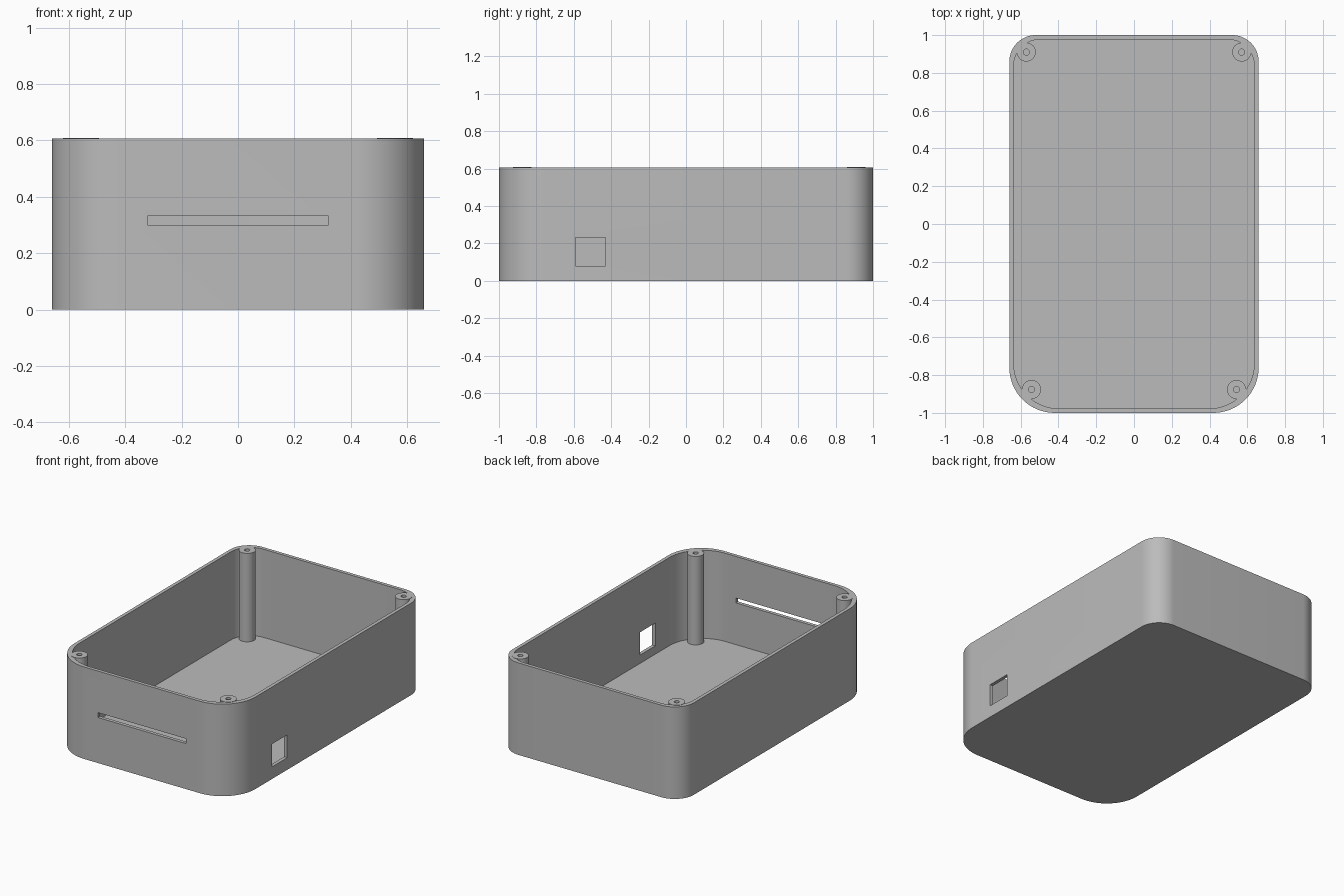
import bpy
import bmesh
import math

cube = bpy.data.objects.get("Cube")
if cube:
    bpy.data.objects.remove(cube, do_unlink=True)

HEIGHT, FLOOR, WALL = 0.606, 0.025, 0.023
HALF_X, HALF_Y = 0.66, 1.0
R_BACK, R_FRONT = 0.14, 0.24

grey = bpy.data.materials.new("plain grey")
grey.use_nodes = True
grey.diffuse_color = (0.5, 0.5, 0.5, 1)
grey.node_tree.nodes["Principled BSDF"].inputs["Base Color"].default_value = (0.5, 0.5, 0.5, 1)


def finish(name, bm):
    bmesh.ops.recalc_face_normals(bm, faces=bm.faces)
    mesh = bpy.data.meshes.new(name)
    bm.to_mesh(mesh)
    bm.free()
    mesh.materials.append(grey)
    ob = bpy.data.objects.new(name, mesh)
    bpy.context.collection.objects.link(ob)
    return ob


def rounded_outline(hx, hy, steps=16):
    corners = [(1, 1, R_BACK), (-1, 1, R_BACK), (-1, -1, R_FRONT), (1, -1, R_FRONT)]
    pts = []
    for quarter, (sx, sy, r) in enumerate(corners):
        for i in range(steps + 1):
            a = math.pi / 2 * (quarter + i / steps)
            pts.append((sx * (hx - r) + r * math.cos(a), sy * (hy - r) + r * math.sin(a)))
    return pts


def prism(name, outline, z0, z1):
    bm = bmesh.new()
    face = bm.faces.new([bm.verts.new((x, y, z0)) for x, y in outline])
    top = bmesh.ops.extrude_face_region(bm, geom=[face])["geom"]
    bmesh.ops.translate(bm, vec=(0, 0, z1 - z0),
                        verts=[g for g in top if isinstance(g, bmesh.types.BMVert)])
    return finish(name, bm)


def box(name, x, y, z):
    return prism(name, [(x[0], y[0]), (x[1], y[0]), (x[1], y[1]), (x[0], y[1])], *z)


def lathe(name, profile, centre, sides=32):
    # Closed radial profile, revolved about a vertical axis
    bm = bmesh.new()
    rings = []
    for r, z in profile:
        rings.append([bm.verts.new((centre[0] + r * math.cos(math.tau * i / sides),
                                    centre[1] + r * math.sin(math.tau * i / sides), z))
                      for i in range(sides)])
    for a, b in zip(rings, rings[1:]):
        for i in range(sides):
            j = (i + 1) % sides
            bm.faces.new((a[i], a[j], b[j], b[i]))
    bm.faces.new(rings[0])
    bm.faces.new(rings[-1])
    return finish(name, bm)


def smooth(ob):
    bpy.ops.object.select_all(action="DESELECT")
    ob.select_set(True)
    bpy.context.view_layer.objects.active = ob
    bpy.ops.object.shade_smooth_by_angle(angle=math.radians(30))


# Open tray with rounded corners
tray = prism("enclosure_tray", rounded_outline(HALF_X, HALF_Y), 0, HEIGHT)

# Cavity, front slot and left side port
cutters = [
    prism("cavity_cutter", rounded_outline(HALF_X - WALL, HALF_Y - WALL), FLOOR, HEIGHT + 0.1),
    box("slot_cutter", (-0.32, 0.32), (-1.1, -0.9), (0.30, 0.332)),
    box("port_cutter", (0.58, 0.75), (-0.59, -0.43), (0.08, 0.23)),
]
bpy.context.view_layer.objects.active = tray
for cutter in cutters:
    mod = tray.modifiers.new(cutter.name, "BOOLEAN")
    mod.operation = "DIFFERENCE"
    mod.solver = "EXACT"
    mod.object = cutter
    bpy.ops.object.modifier_apply(modifier=mod.name)
for cutter in cutters:
    bpy.data.objects.remove(cutter, do_unlink=True)
smooth(tray)

# Screw posts with blind holes in the four corners
post_profile = [(0.05, FLOOR - 0.01), (0.05, HEIGHT + 0.002),
                (0.016, HEIGHT + 0.002), (0.016, 0.3)]
for end, px, py in (("back", 0.57, 0.91), ("front", 0.543, -0.876)):
    for side, s in (("left", 1), ("right", -1)):
        smooth(lathe(f"{end}_{side}_screw_post", post_profile, (s * px, py)))
